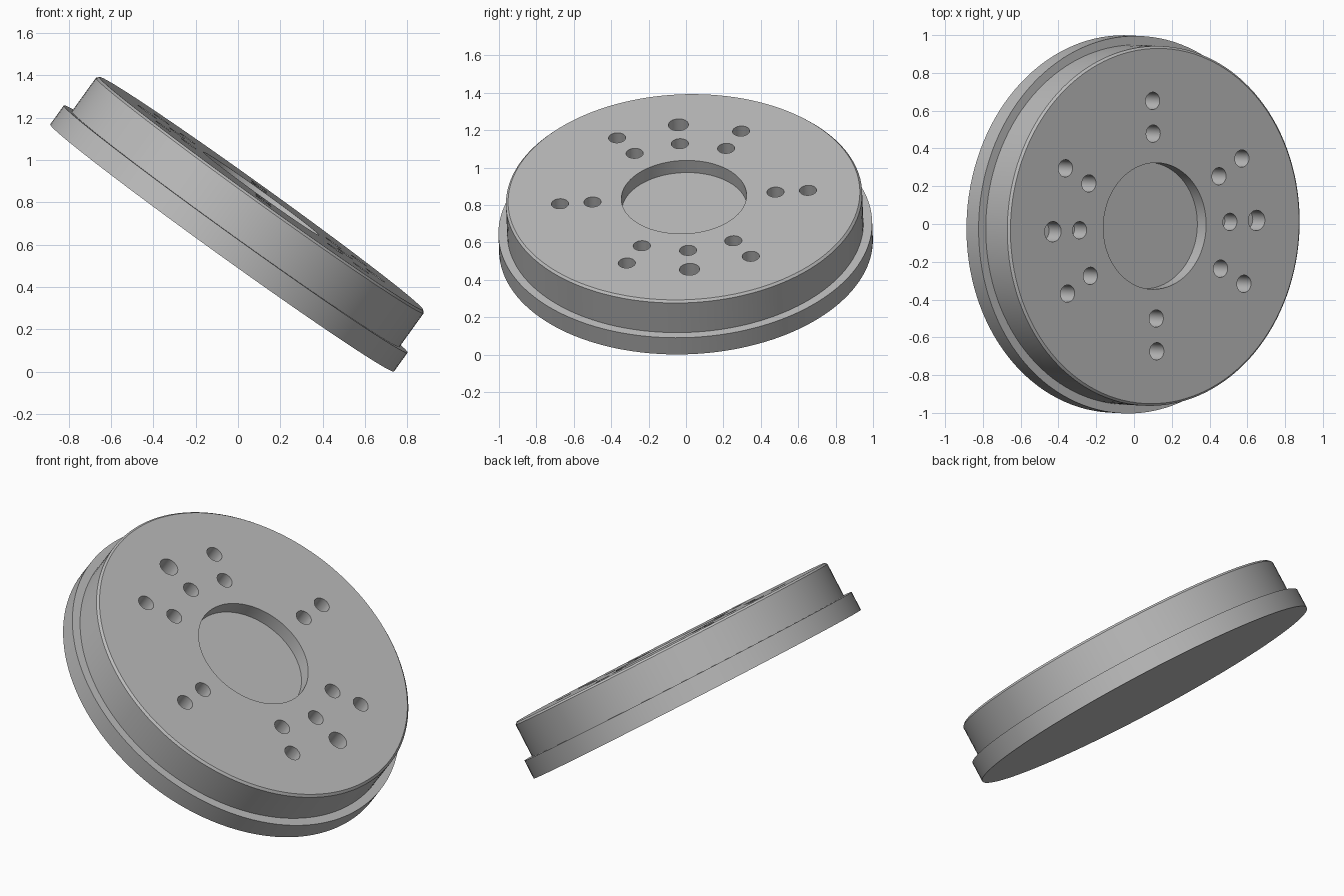
import bpy, bmesh, math
from mathutils import Matrix, Vector

if "Cube" in bpy.data.objects:
    bpy.data.objects.remove(bpy.data.objects["Cube"], do_unlink=True)

HEIGHT = 0.317
FLANGE = 0.11
SEGMENTS = 128

grey = bpy.data.materials.new("plain grey")
grey.use_nodes = True
colour = (0.5, 0.5, 0.5, 1)
grey.diffuse_color = colour
grey.node_tree.nodes["Principled BSDF"].inputs["Base Color"].default_value = colour


def make_object(name, bm):
    bmesh.ops.recalc_face_normals(bm, faces=bm.faces)
    mesh = bpy.data.meshes.new(name)
    bm.to_mesh(mesh)
    bm.free()
    mesh.materials.append(grey)
    obj = bpy.data.objects.new(name, mesh)
    bpy.context.collection.objects.link(obj)
    return obj


def lathe(name, profile):
    """Spin a (radius, height) outline into a closed solid with capped ends."""
    bm = bmesh.new()
    rings = []
    for r, z in profile:
        ring = bmesh.ops.create_circle(bm, segments=SEGMENTS, radius=r,
                                       matrix=Matrix.Translation((0, 0, z)))
        rings.append(ring["verts"])
    for a, b in zip(rings, rings[1:]):
        for i in range(SEGMENTS):
            j = (i + 1) % SEGMENTS
            bm.faces.new((a[i], a[j], b[j], b[i]))
    bm.faces.new(rings[0])
    bm.faces.new(rings[-1])
    return make_object(name, bm)


# Stepped drum with wide flange and a small chamfer on the top rim
drum = lathe("drum_with_flange", [
    (1.0, 0), (1.0, FLANGE), (0.953, FLANGE),
    (0.953, HEIGHT - 0.012), (0.941, HEIGHT)])

# Blind holes: central recess plus two rings of bolt holes
cut = bmesh.new()


def add_hole(x, y, radius, depth, segments):
    top = HEIGHT + 0.05
    bottom = HEIGHT - depth
    bmesh.ops.create_cone(
        cut, cap_ends=True, segments=segments, radius1=radius, radius2=radius,
        depth=top - bottom, matrix=Matrix.Translation((x, y, (top + bottom) / 2)))


add_hole(0, 0, 0.335, 0.08, 96)
for degrees in (0, 30, 90, 150, 180, 210, 270, 330):
    angle = math.radians(degrees)
    on_axis = degrees % 180 == 0
    for ring_radius in (0.49, 0.664):
        large = on_axis and ring_radius > 0.6
        add_hole(ring_radius * math.cos(angle), ring_radius * math.sin(angle),
                 0.054 if large else 0.046, 0.11 if on_axis else 0.2, 32)
cutter = make_object("hole_cutter", cut)
cutter.hide_render = True

boolean = drum.modifiers.new("holes", "BOOLEAN")
boolean.operation = "DIFFERENCE"
boolean.solver = "EXACT"
boolean.object = cutter
bpy.ops.object.select_all(action="DESELECT")
bpy.context.view_layer.objects.active = drum
drum.select_set(True)
bpy.ops.object.modifier_apply(modifier=boolean.name)
bpy.data.objects.remove(cutter, do_unlink=True)
bpy.ops.object.shade_smooth_by_angle(angle=math.radians(30))

# Tilt the whole part
across = Vector((0.812, 0.045, -0.582)).normalized()
axis = across.cross(Vector((-0.011, 0.998, 0.05))).normalized()
side = axis.cross(across)
tilt = Matrix((across, side, axis)).transposed().to_4x4()
drum.matrix_world = Matrix.Translation((-0.075, 0, 0.585)) @ tilt
